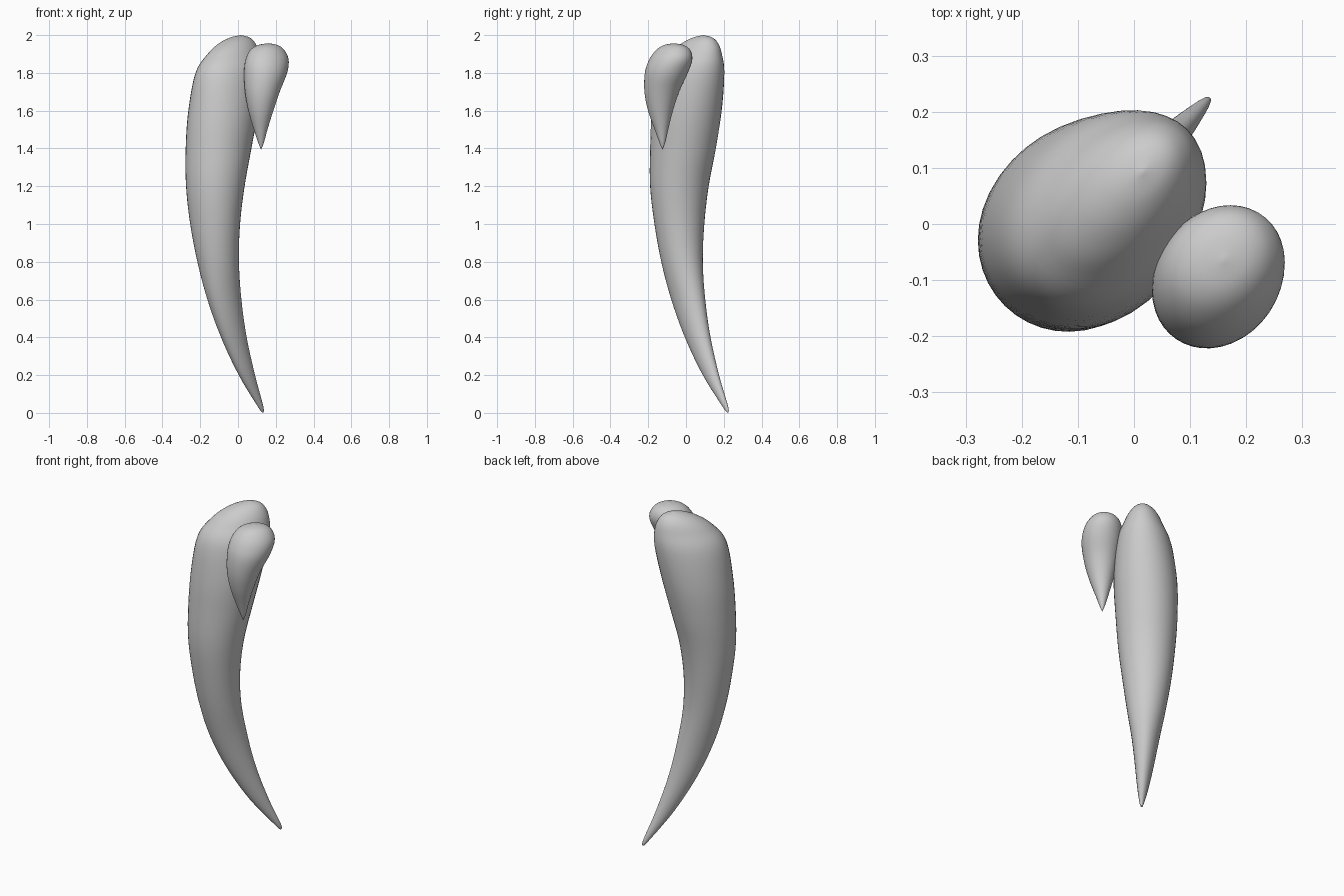
import bpy
import bmesh
from math import acos, cos, pi, sin
from mathutils import Vector

SIDES = 40
STEPS = 5

default_cube = bpy.data.objects.get("Cube")
if default_cube:
    bpy.data.objects.remove(default_cube, do_unlink=True)

# One plain grey for both claws
grey = bpy.data.materials.new("Plain grey")
grey.use_nodes = True
colour = (0.6, 0.6, 0.6, 1)
grey.diffuse_color = colour
grey.node_tree.nodes["Principled BSDF"].inputs["Base Color"].default_value = colour


def smooth_sections(sections):
    """Interpolate the sections with a spline that passes through each one."""
    rows = [Vector(s) for s in sections]
    result = []
    for i in range(len(rows) - 1):
        p1, p2 = rows[i], rows[i + 1]
        p0 = rows[i - 1] if i > 0 else p1
        p3 = rows[i + 2] if i + 2 < len(rows) else p2
        for step in range(STEPS):
            t = step / STEPS
            tangent_in, tangent_out = (p2 - p0) / 2, (p3 - p1) / 2
            result.append(p1 + tangent_in * t
                          + ((p2 - p1) * 3 - tangent_in * 2 - tangent_out) * t ** 2
                          + ((p1 - p2) * 2 + tangent_in + tangent_out) * t ** 3)
    return result[1:]


def build_claw(name, tip, crown, sections):
    """Loft rows of (height, centre x, centre y, radius, diagonal stretch)."""
    ends = [(*tip, 0, sections[0][-1])], [(*crown, 0, sections[-1][-1])]
    bm = bmesh.new()
    rings = []
    for z, x, y, radius, stretch in smooth_sections(ends[0] + sections + ends[1]):
        lag = acos(stretch)
        ring = []
        for k in range(SIDES):
            angle = 2 * pi * k / SIDES
            ring.append(bm.verts.new((x + radius * cos(angle),
                                      y + radius * cos(angle - lag), z)))
        rings.append(ring)

    # Skin between the rings, then close both ends to a point
    for lower, upper in zip(rings, rings[1:]):
        for k in range(SIDES):
            n = (k + 1) % SIDES
            bm.faces.new((lower[k], lower[n], upper[n], upper[k]))
    for ring, (z, x, y) in ((rings[0], tip), (rings[-1], crown)):
        point = bm.verts.new((x, y, z))
        for k in range(SIDES):
            bm.faces.new((ring[k], ring[(k + 1) % SIDES], point))
    bmesh.ops.recalc_face_normals(bm, faces=bm.faces)
    for face in bm.faces:
        face.smooth = True

    mesh = bpy.data.meshes.new(name)
    bm.to_mesh(mesh)
    bm.free()
    mesh.materials.append(grey)
    claw = bpy.data.objects.new(name, mesh)
    bpy.context.collection.objects.link(claw)
    return claw


# Long curved claw
build_claw("large_claw", (0, .13, .22), (2, .015, .093), [
    (.03, .121, .21, .014, .4),
    (.2, .047, .132, .043, .45),
    (.4, -.022, .062, .068, .4),
    (.6, -.072, .012, .09, .3),
    (.8, -.105, -.021, .11, .1),
    (1, -.121, -.035, .132, 0),
    (1.2, -.12, -.035, .155, 0),
    (1.4, -.103, -.016, .174, .05),
    (1.6, -.078, .004, .185, .12),
    (1.8, -.048, .026, .177, .26),
    (1.9, -.023, .052, .138, .36),
    (1.955, -.005, .073, .098, .36),
    (1.987, .01, .088, .052, .36),
])

# Short claw at the upper front
build_claw("small_claw", (1.393, .122, -.125), (1.957, .16, -.064), [
    (1.43, .122, -.125, .015, 0),
    (1.5, .12, -.13, .036, 0),
    (1.6, .121, -.135, .066, 0),
    (1.7, .129, -.128, .092, .03),
    (1.8, .146, -.104, .114, .1),
    (1.87, .154, -.081, .114, .15),
    (1.92, .155, -.068, .091, .15),
    (1.947, .158, -.065, .053, .15),
])
